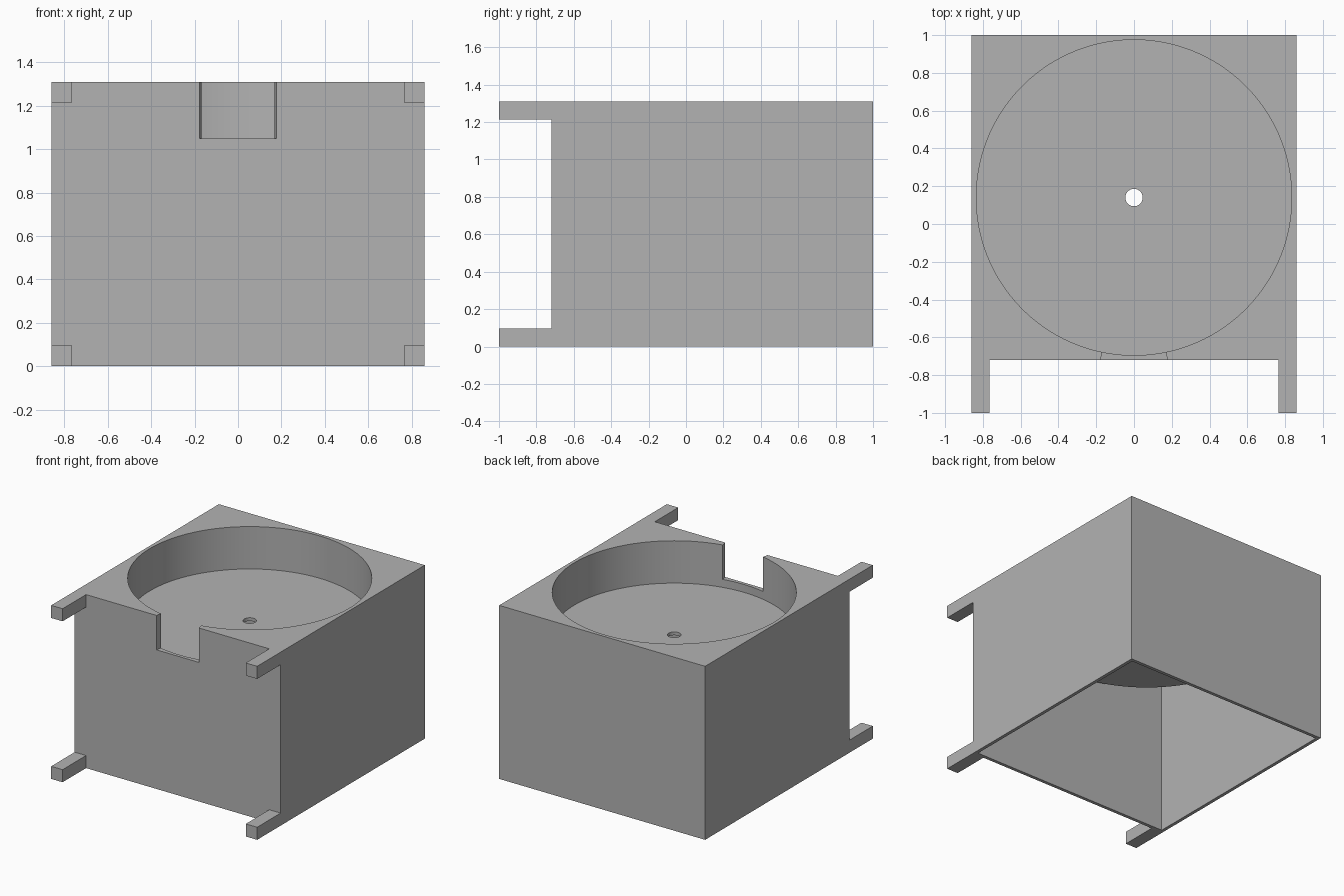
import bpy
import bmesh
import math

cube = bpy.data.objects.get("Cube")
if cube:
    bpy.data.objects.remove(cube, do_unlink=True)

# Main dimensions
HALF = 0.86        # half width of the square body
MID_Y = 0.14       # body centre in y
TOP = 1.31
WALL = 0.025
FLOOR = 0.99       # pocket floor
SILL = 1.05        # notch sill
PEG = 0.095

grey = bpy.data.materials.new("plain grey")
grey.use_nodes = True
COLOUR = (0.45, 0.45, 0.45, 1)
grey.diffuse_color = COLOUR
grey.node_tree.nodes["Principled BSDF"].inputs["Base Color"].default_value = COLOUR


def prism(name, outline, z0, z1, helper=False):
    """Extrude a flat outline from z0 to z1."""
    bm = bmesh.new()
    face = bm.faces.new([bm.verts.new((x, y, z0)) for x, y in outline])
    new = bmesh.ops.extrude_face_region(bm, geom=[face])["geom"]
    moved = [v for v in new if isinstance(v, bmesh.types.BMVert)]
    bmesh.ops.translate(bm, verts=moved, vec=(0, 0, z1 - z0))
    bmesh.ops.recalc_face_normals(bm, faces=bm.faces)
    mesh = bpy.data.meshes.new(name)
    bm.to_mesh(mesh)
    bm.free()
    mesh.materials.append(grey)
    obj = bpy.data.objects.new(name, mesh)
    bpy.context.collection.objects.link(obj)
    if helper:
        obj.hide_render = True
        obj.hide_set(True)
    return obj


def box(x0, x1, y0, y1):
    return [(x0, y0), (x1, y0), (x1, y1), (x0, y1)]


def square(half):
    return box(-half, half, MID_Y - half, MID_Y + half)


def circle(radius, count=128):
    angles = [2 * math.pi * (i + 0.5) / count for i in range(count)]
    return [(radius * math.cos(a), MID_Y + radius * math.sin(a)) for a in angles]


def cut(obj, cutter):
    mod = obj.modifiers.new(cutter.name, 'BOOLEAN')
    mod.operation = 'DIFFERENCE'
    mod.solver = 'EXACT'
    mod.object = cutter


# Hollow underside, leaving a hanging bowl inside
bowl = prism("bowl_helper", circle(HALF), FLOOR - WALL, TOP + 0.2, True)
cavity = prism("cavity_cutter", square(HALF - WALL), -0.2, TOP - WALL, True)
cut(cavity, bowl)

# Round pocket, drain hole and wedge-shaped notch in the front wall
pocket = prism("pocket_cutter", circle(HALF - WALL), FLOOR, TOP + 0.2, True)
hole = prism("hole_cutter", circle(0.046, 32), 0.8, 1.2, True)
slope = 0.175 / 0.85
wedge = [(side * slope * reach, MID_Y - reach)
         for side, reach in ((-1, 0.6), (-1, 1.0), (1, 1.0), (1, 0.6))]
notch = prism("notch_cutter", wedge, SILL, TOP + 0.2, True)

body = prism("box_body", square(HALF), 0, TOP)
for cutter in (cavity, pocket, hole, notch):
    cut(body, cutter)

# Four corner pegs on the front
for side, label in ((1, "left"), (-1, "right")):
    xs = sorted((side * HALF, side * (HALF - PEG)))
    for z, level in ((0, "lower"), (TOP - PEG, "upper")):
        prism(f"{level}_{label}_peg", box(*xs, -1, MID_Y - HALF), z, z + PEG)

# Smooth the round walls, keep the edges sharp
bpy.context.view_layer.update()
graph = bpy.context.evaluated_depsgraph_get()
final = bpy.data.meshes.new_from_object(body.evaluated_get(graph))
body.modifiers.clear()
body.data = final
bpy.ops.object.select_all(action='DESELECT')
body.select_set(True)
bpy.context.view_layer.objects.active = body
bpy.ops.object.shade_smooth_by_angle(angle=math.radians(30))
for helper in (cavity, bowl, pocket, hole, notch):
    bpy.data.objects.remove(helper, do_unlink=True)
